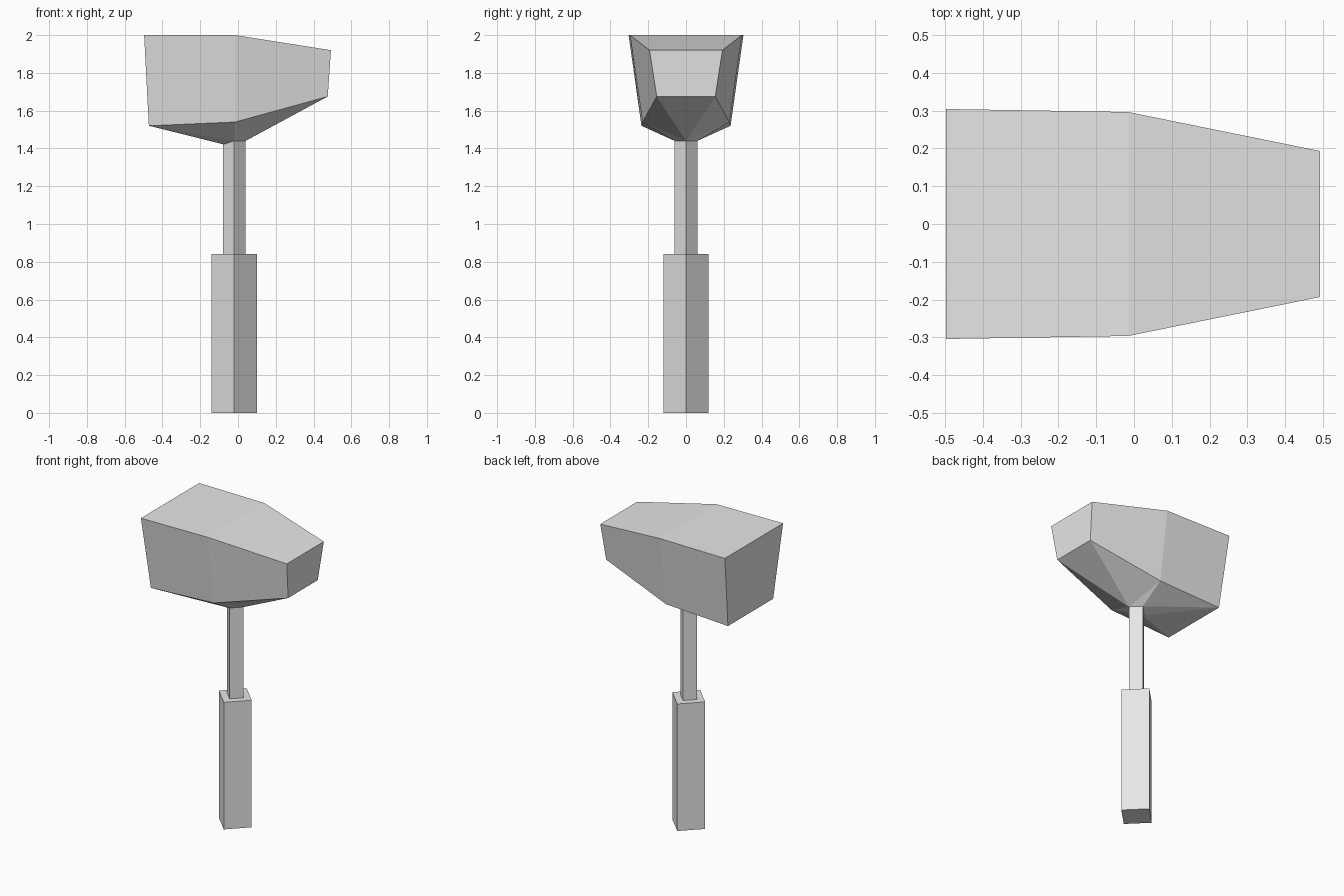
import bpy
import bmesh

cube = bpy.data.objects.get("Cube")
if cube:
    bpy.data.objects.remove(cube, do_unlink=True)

grey = bpy.data.materials.new("light grey")
grey.use_nodes = True
grey.diffuse_color = (0.8, 0.8, 0.8, 1)
grey.node_tree.nodes["Principled BSDF"].inputs["Base Color"].default_value = grey.diffuse_color

POST_X = -0.02


def square_post(name, radius, bottom, top):
    """Square post turned so that its corners point along x and y."""
    bpy.ops.mesh.primitive_cylinder_add(
        vertices=4, radius=radius, depth=top - bottom,
        location=(POST_X, 0, (bottom + top) / 2))
    post = bpy.context.object
    post.name = name
    post.data.materials.append(grey)


def build_head():
    bm = bmesh.new()

    # Cross-sections from the wide end to the narrow end:
    # top x, half width, z, then bottom x, half width, z
    sections = [
        (-0.497, 0.304, 2.0, -0.472, 0.236, 1.52),
        (-0.015, 0.296, 2.0, -0.015, 0.230, 1.54),
        (0.492, 0.193, 1.92, 0.475, 0.155, 1.675),
    ]
    rings = []
    for tx, tw, tz, bx, bw, bz in sections:
        corners = [(tx, tw, tz), (bx, bw, bz), (bx, -bw, bz), (tx, -tw, tz)]
        rings.append([bm.verts.new(c) for c in corners])
    wide, middle, narrow = rings

    # Top, sides and ends
    for a, b in ((wide, middle), (middle, narrow)):
        for i, j in ((0, 1), (2, 3), (3, 0)):
            bm.faces.new((a[i], a[j], b[j], b[i]))
    bm.faces.new(wide)
    bm.faces.new(narrow)

    # Underside gathered into the corners of the neck
    rear = bm.verts.new((-0.07, 0, 1.42))
    front = bm.verts.new((0.04, 0, 1.44))
    sides = {1: bm.verts.new((POST_X, 0.06, 1.44)),
             2: bm.verts.new((POST_X, -0.06, 1.44))}
    bm.faces.new((wide[1], wide[2], rear))
    bm.faces.new((narrow[1], narrow[2], front))
    for i, side in sides.items():
        bm.faces.new((wide[i], side, rear))
        bm.faces.new((wide[i], middle[i], side))
        bm.faces.new((middle[i], narrow[i], front))
        bm.faces.new((middle[i], front, side))
    bm.faces.new((rear, sides[1], front, sides[2]))

    bmesh.ops.recalc_face_normals(bm, faces=bm.faces[:])
    mesh = bpy.data.meshes.new("hammer_head")
    bm.to_mesh(mesh)
    bm.free()
    mesh.materials.append(grey)
    head = bpy.data.objects.new("hammer_head", mesh)
    bpy.context.collection.objects.link(head)


square_post("handle_grip", 0.12, 0, 0.84)
square_post("handle_shaft", 0.06, 0.84, 1.445)
build_head()
